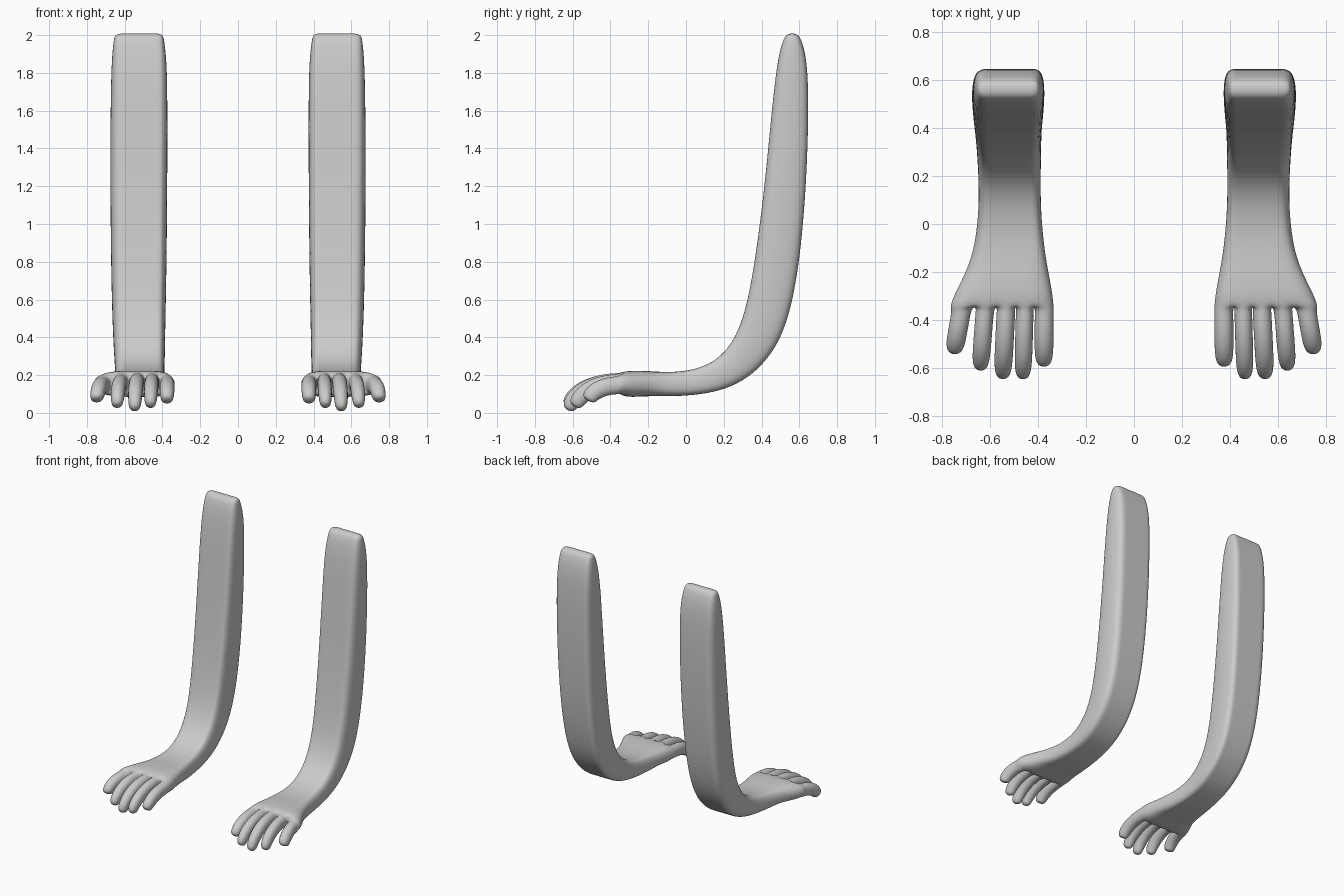
import bpy, bmesh
from mathutils import Vector

if "Cube" in bpy.data.objects:
    bpy.data.objects.remove(bpy.data.objects["Cube"])

# Arm sections: front/top edge (y, z), back/bottom edge (y, z), inner x, outer x
SECTIONS = [
    (.535, 2.01, .590, 2.01, .397, .652),
    (.510, 1.97, .615, 1.97, .388, .662),
    (.482, 1.85, .643, 1.85, .374, .673),
    (.454, 1.60, .650, 1.60, .371, .678),
    (.417, 1.20, .636, 1.18, .372, .679),
    (.366, .80, .598, .76, .376, .675),
    (.315, .53, .535, .46, .382, .668),
    (.250, .37, .440, .285, .385, .660),
    (.150, .265, .300, .160, .387, .652),
    (.020, .222, .130, .100, .388, .648),
    (-.100, .214, -.080, .086, .374, .665),
    (-.200, .222, -.200, .090, .355, .703),
    (-.290, .224, -.285, .083, .337, .750),
    (-.345, .216, -.345, .090, .332, .772),
]
COLUMNS = [0, .195, .37, .55, .75, 1]   # finger boundaries across the width

# Fingers from inner to outer: base (x, z), tip (x, y, z), width
FINGERS = [
    ((.374, .150), (.376, -.575, .055), .086),
    ((.455, .162), (.463, -.628, .025), .080),
    ((.533, .164), (.547, -.626, .005), .084),
    ((.621, .158), (.640, -.590, .025), .082),
    ((.717, .146), (.748, -.520, .060), .088),
]
# Fractions along the finger: forward, downward, size
CURL = [(.07, 0, 1), (.38, .04, 1), (.72, .28, 1), (.93, .65, .93), (1, .97, .68)]


def bridge(bm, a, b):
    n = len(a)
    for i in range(n):
        bm.faces.new((a[i], a[(i + 1) % n], b[(i + 1) % n], b[i]))


def build_arm(name, side):
    bm = bmesh.new()

    # Arm and palm loft
    rings = []
    for k, (uy, uz, ly, lz, x0, x1) in enumerate(SECTIONS):
        xs = [x0 + (x1 - x0) * c for c in COLUMNS]
        arch = .018 if k > 10 else 0
        top = [bm.verts.new((x, uy, uz - (arch if i in (0, 5) else 0)))
               for i, x in enumerate(xs)]
        bot = [bm.verts.new((x, ly, lz + (arch if i in (0, 5) else 0)))
               for i, x in enumerate(xs)]
        rings.append(top + bot[::-1])
    for a, b in zip(rings, rings[1:]):
        bridge(bm, a, b)

    # Flat cap at the upper end
    cap = rings[0]
    for i in range(5):
        bm.faces.new((cap[i], cap[i + 1], cap[10 - i], cap[11 - i]))

    # Fingers grown from the five end faces of the palm
    end = rings[-1]
    for i, ((bx, bz), (tx, ty, tz), width) in enumerate(FINGERS):
        prev = [end[i], end[i + 1], end[10 - i], end[11 - i]]
        path = [Vector((bx + (tx - bx) * f, -.345 + (ty + .345) * f,
                        bz + (tz - bz) * d)) for f, d, s in CURL]
        for j, p in enumerate(path):
            t = path[min(j + 1, len(path) - 1)] - path[max(j - 1, 0)]
            up = Vector((0, t.z, -t.y)).normalized()
            w = Vector((width * .5 * CURL[j][2], 0, 0))
            h = up * .051 * CURL[j][2]
            ring = [bm.verts.new(q) for q in (p - w + h, p + w + h, p + w - h, p - w - h)]
            bridge(bm, prev, ring)
            prev = ring
        bm.faces.new(prev)

    for v in bm.verts:
        v.co.x *= side
    bmesh.ops.recalc_face_normals(bm, faces=bm.faces[:])
    for f in bm.faces:
        f.smooth = True
    mesh = bpy.data.meshes.new(name)
    bm.to_mesh(mesh)
    bm.free()
    obj = bpy.data.objects.new(name, mesh)
    bpy.context.collection.objects.link(obj)
    sub = obj.modifiers.new("smooth", 'SUBSURF')
    sub.levels = sub.render_levels = 3


# Mirrored pair
build_arm("right_arm", 1)
build_arm("left_arm", -1)
